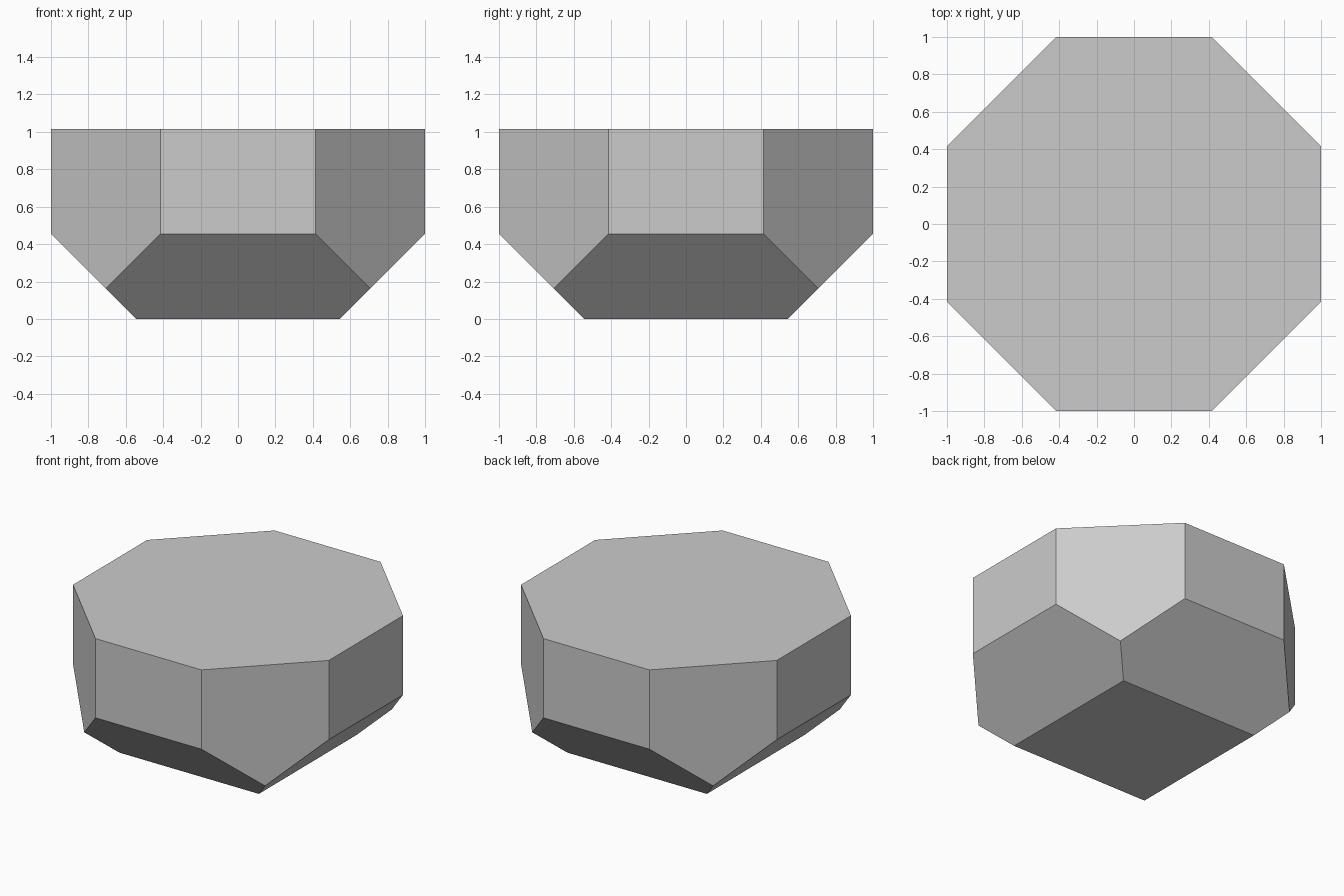
import bpy, bmesh, math
from mathutils import Matrix, Vector

if "Cube" in bpy.data.objects:
    bpy.data.objects.remove(bpy.data.objects["Cube"])

HEIGHT = 1.015
BASE = 0.545  # half width of the square underside

# Octagonal block with flat sides at distance 1
bm = bmesh.new()
radius = 1 / math.cos(math.pi / 8)
place = Matrix.Translation((0, 0, HEIGHT / 2)) @ Matrix.Rotation(math.pi / 8, 4, 'Z')
bmesh.ops.create_cone(bm, cap_ends=True, segments=8, radius1=radius,
                      radius2=radius, depth=HEIGHT, matrix=place)

# Four 45 degree cuts shape the underside
for dx, dy in ((1, 0), (0, 1), (-1, 0), (0, -1)):
    cut = bmesh.ops.bisect_plane(
        bm, geom=bm.verts[:] + bm.edges[:] + bm.faces[:], dist=1e-5,
        plane_co=Vector((dx, dy, 0)) * BASE,
        plane_no=Vector((dx, dy, -1)).normalized(), clear_outer=True)
    edges = [e for e in cut['geom_cut'] if isinstance(e, bmesh.types.BMEdge)]
    bmesh.ops.edgeloop_fill(bm, edges=edges)

bmesh.ops.remove_doubles(bm, verts=bm.verts[:], dist=1e-4)
bmesh.ops.recalc_face_normals(bm, faces=bm.faces[:])

mesh = bpy.data.meshes.new("faceted_block")
bm.to_mesh(mesh)
bm.free()
bpy.context.collection.objects.link(bpy.data.objects.new("faceted_block", mesh))
